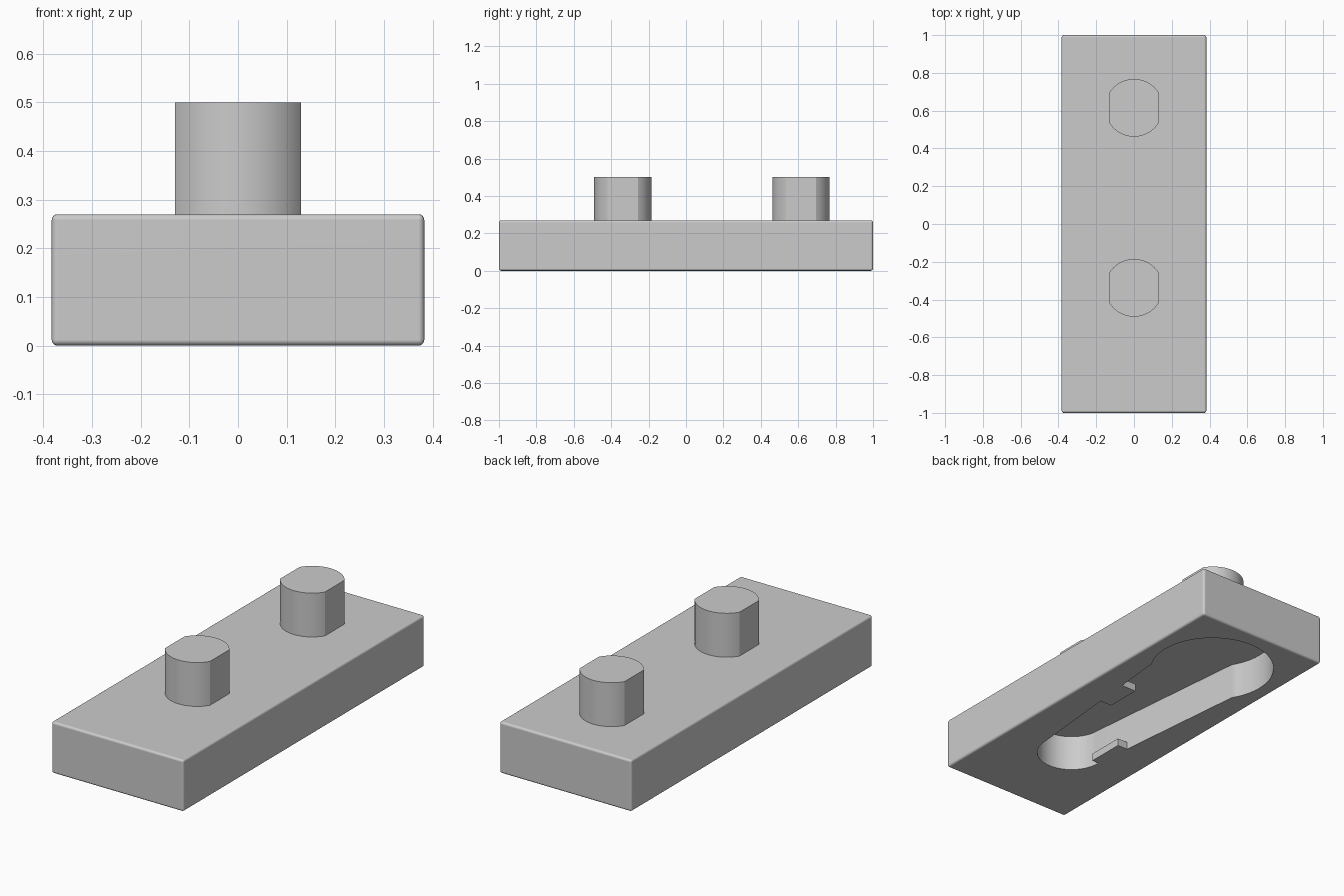
import bpy, bmesh
from math import sin, cos, radians, acos, degrees

if "Cube" in bpy.data.objects:
    bpy.data.objects.remove(bpy.data.objects["Cube"], do_unlink=True)

# One grey material for the whole model
grey = bpy.data.materials.new("plain_grey")
grey.use_nodes = True
grey.diffuse_color = (0.6, 0.6, 0.6, 1)
grey.node_tree.nodes["Principled BSDF"].inputs["Base Color"].default_value = grey.diffuse_color


def arc(cy, r, start, end, steps):
    """Points of an arc centred on x = 0, angles in degrees."""
    angles = [radians(start + (end - start) * i / steps) for i in range(steps + 1)]
    return [(r * cos(a), cy + r * sin(a)) for a in angles]


def prism(name, outline, z0, z1):
    """Extrude a counter-clockwise outline upwards into a solid."""
    bm = bmesh.new()
    base = bm.faces.new([bm.verts.new((x, y, z0)) for x, y in outline])
    top = bmesh.ops.extrude_face_region(bm, geom=[base], use_keep_orig=True)["geom"]
    bmesh.ops.translate(bm, vec=(0, 0, z1 - z0),
                        verts=[g for g in top if isinstance(g, bmesh.types.BMVert)])
    bmesh.ops.recalc_face_normals(bm, faces=bm.faces)
    mesh = bpy.data.meshes.new(name)
    bm.to_mesh(mesh)
    bm.free()
    mesh.materials.append(grey)
    obj = bpy.data.objects.new(name, mesh)
    bpy.context.collection.objects.link(obj)
    return obj


def activate(obj):
    bpy.ops.object.select_all(action='DESELECT')
    obj.select_set(True)
    bpy.context.view_layer.objects.active = obj


def smooth(obj):
    activate(obj)
    bpy.ops.object.shade_smooth_by_angle(angle=radians(30))


# Plate sizes
half_w, half_l, plate_h = 0.383, 1.0, 0.27

# Keyhole recess: wide round end, tapering slot, narrow round end
wide_y, wide_r = 0.61, 0.307
narrow_y, narrow_r = -0.487, 0.172
mouth_x, mouth_y, depth = 0.262, 0.45, 0.19


def wall_x(y):
    """Half width of the tapering slot at a given y."""
    return narrow_r + (mouth_x - narrow_r) * (y - narrow_y) / (mouth_y - narrow_y)


kink = degrees(acos(mouth_x / wide_r))
keyhole = arc(wide_y, wide_r, -kink, 180 + kink, 48) + arc(narrow_y, narrow_r, 180, 360, 32)
cutter = prism("recess_cutter", keyhole, -0.1, depth)
cutter.hide_render = True

# Plate with softened edges and the recess cut from below
plate = prism("plate", [(-half_w, -half_l), (half_w, -half_l),
                        (half_w, half_l), (-half_w, half_l)], 0, plate_h)
bevel = plate.modifiers.new("soft_edges", 'BEVEL')
bevel.width, bevel.segments = 0.012, 4
cut = plate.modifiers.new("recess", 'BOOLEAN')
cut.operation, cut.solver, cut.object = 'DIFFERENCE', 'EXACT', cutter
activate(plate)
for mod in (bevel.name, cut.name):
    bpy.ops.object.modifier_apply(modifier=mod)
bpy.data.objects.remove(cutter, do_unlink=True)
smooth(plate)
plate.modifiers.new("flat_faces", 'WEIGHTED_NORMAL').keep_sharp = True

# Small retaining tabs at the rim of the slot, one on each wall
for name, side, y0, y1, inner in (("left_tab", 1, 0.0, 0.19, 0.15),
                                  ("right_tab", -1, -0.483, -0.283, 0.133)):
    outline = [(inner, y0), (wall_x(y0), y0), (wall_x(y1), y1), (inner, y1)]
    prism(name, [(side * x, y) for x, y in outline], 0, 0.04)

# Two round pins with flats on both sides
pin_r, flat_x = 0.153, 0.13
flat = degrees(acos(flat_x / pin_r))
for name, y in (("front_pin", -0.338), ("back_pin", 0.615)):
    outline = arc(y, pin_r, flat, 180 - flat, 24) + arc(y, pin_r, 180 + flat, 360 - flat, 24)
    smooth(prism(name, outline, plate_h - 0.02, 0.5))
